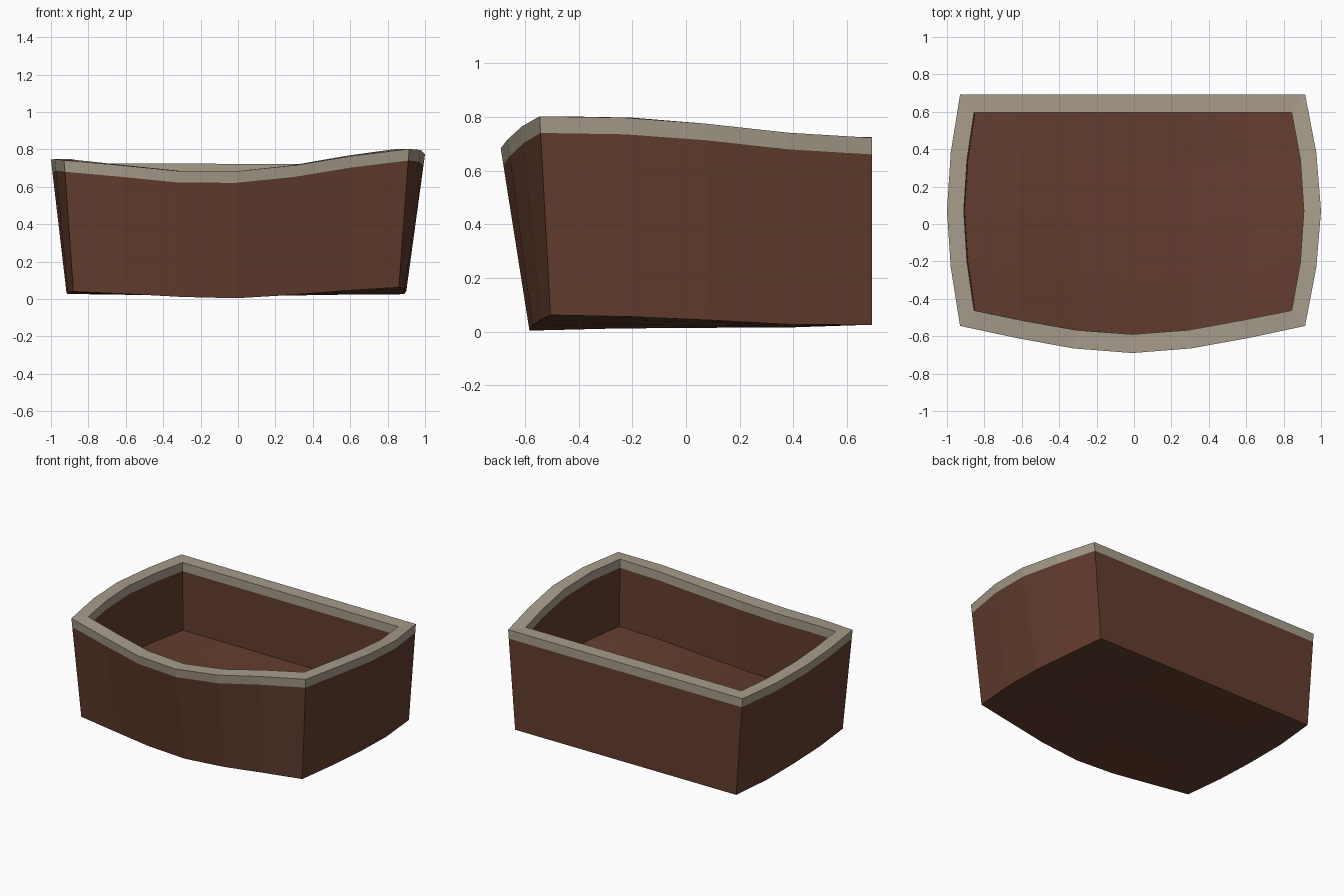
import bpy, bmesh
from mathutils import Vector as V

if "Cube" in bpy.data.objects:
    bpy.data.objects.remove(bpy.data.objects["Cube"])


def material(name, rgb):
    m = bpy.data.materials.new(name)
    m.diffuse_color = (*rgb, 1)
    m.use_nodes = True
    m.node_tree.nodes["Principled BSDF"].inputs["Base Color"].default_value = m.diffuse_color
    return m


CLAY = material("brown clay", (0.125, 0.046, 0.027))
STONE = material("pale stone", (0.385, 0.335, 0.258))
NX, NY = 6, 4  # segments along the front and along the sides


def patch(front, right, left):
    """Grid of points blended between a curved front, curved sides and a straight back."""
    front, right, left = ([V(p) for p in e] for e in (front, right, left))
    grid = []
    for j in range(NY + 1):
        v = j / NY
        row = []
        for i in range(NX + 1):
            u = i / NX
            back = left[-1].lerp(right[-1], u)
            corners = front[0].lerp(front[-1], u).lerp(back, v)
            row.append(front[i].lerp(back, v) + left[j].lerp(right[j], u) - corners)
        grid.append(row)
    return grid


def border(grid):
    """Outline of the grid, counter-clockwise from the front left."""
    return (grid[0][:-1] + [r[-1] for r in grid[:-1]]
            + grid[-1][:0:-1] + [r[0] for r in grid[:0:-1]])


def build(name, mat, rings, closed=False, caps=()):
    """Walls between successive outlines, plus optional (grid, facing up) caps."""
    bm = bmesh.new()
    loops = [[bm.verts.new(p) for p in r] for r in rings]
    n = len(loops[0])
    pairs = list(zip(loops, loops[1:] + loops[:1])) if closed else list(zip(loops, loops[1:]))
    for a, b in pairs:
        for i in range(n):
            k = (i + 1) % n
            bm.faces.new((a[i], a[k], b[k], b[i]))
    for grid, up in caps:
        g = [[bm.verts.new(p) for p in row] for row in grid]
        for j in range(NY):
            for i in range(NX):
                f = [g[j][i], g[j][i + 1], g[j + 1][i + 1], g[j + 1][i]]
                bm.faces.new(f if up else f[::-1])
    bmesh.ops.remove_doubles(bm, verts=bm.verts, dist=1e-5)
    me = bpy.data.meshes.new(name)
    bm.to_mesh(me)
    bm.free()
    me.materials.append(mat)
    ob = bpy.data.objects.new(name, me)
    bpy.context.collection.objects.link(ob)
    return ob


# Outer rim edge
top = patch(
    [(-.93, -.545, .742), (-.625, -.61, .715), (-.325, -.665, .685), (-.01, -.69, .683),
     (.305, -.665, .715), (.61, -.61, .765), (.915, -.545, .802)],
    [(.915, -.545, .802), (.975, -.23, .797), (1.0, .07, .775), (.975, .38, .741), (.915, .693, .722)],
    [(-.93, -.545, .742), (-.98, -.23, .748), (-1.0, .07, .745), (-.98, .38, .733), (-.93, .693, .724)])
# Inner rim edge
inner = patch(
    [(-.855, -.462, .742), (-.6, -.515, .715), (-.31, -.567, .685), (-.01, -.59, .683),
     (.29, -.567, .715), (.575, -.515, .765), (.843, -.462, .802)],
    [(.843, -.462, .802), (.89, -.2, .797), (.908, .07, .775), (.89, .34, .741), (.843, .596, .722)],
    [(-.855, -.462, .742), (-.893, -.2, .748), (-.91, .07, .745), (-.893, .34, .733), (-.855, .596, .724)])
# Underside
bottom = patch(
    [(-.88, -.505, .04), (-.59, -.542, .027), (-.3, -.572, .011), (-.01, -.583, .004),
     (.29, -.572, .022), (.575, -.542, .045), (.86, -.505, .062)],
    [(.86, -.505, .062), (.89, -.21, .056), (.9, .09, .043), (.89, .39, .027), (.86, .693, .025)],
    [(-.88, -.505, .04), (-.91, -.21, .038), (-.917, .09, .033), (-.91, .39, .027), (-.88, .693, .027)])

RIM, DEPTH = 0.062, 0.48
outer_top = border(top)
outer_bottom = border(bottom)
outer_mid = [a.lerp(b, RIM / (a.z - b.z)) for a, b in zip(outer_top, outer_bottom)]
inner_top = border(inner)
inner_mid = [p - V((0, 0, RIM)) for p in inner_top]
floor = [[p + V((0.006, 0, -DEPTH)) for p in row] for row in inner]

build("rim", STONE, [outer_mid, outer_top, inner_top, inner_mid])
build("basin_body", CLAY, [outer_bottom, outer_mid], caps=[(bottom, False)])
build("basin_interior", CLAY, [inner_mid, border(floor)], caps=[(floor, True)])
